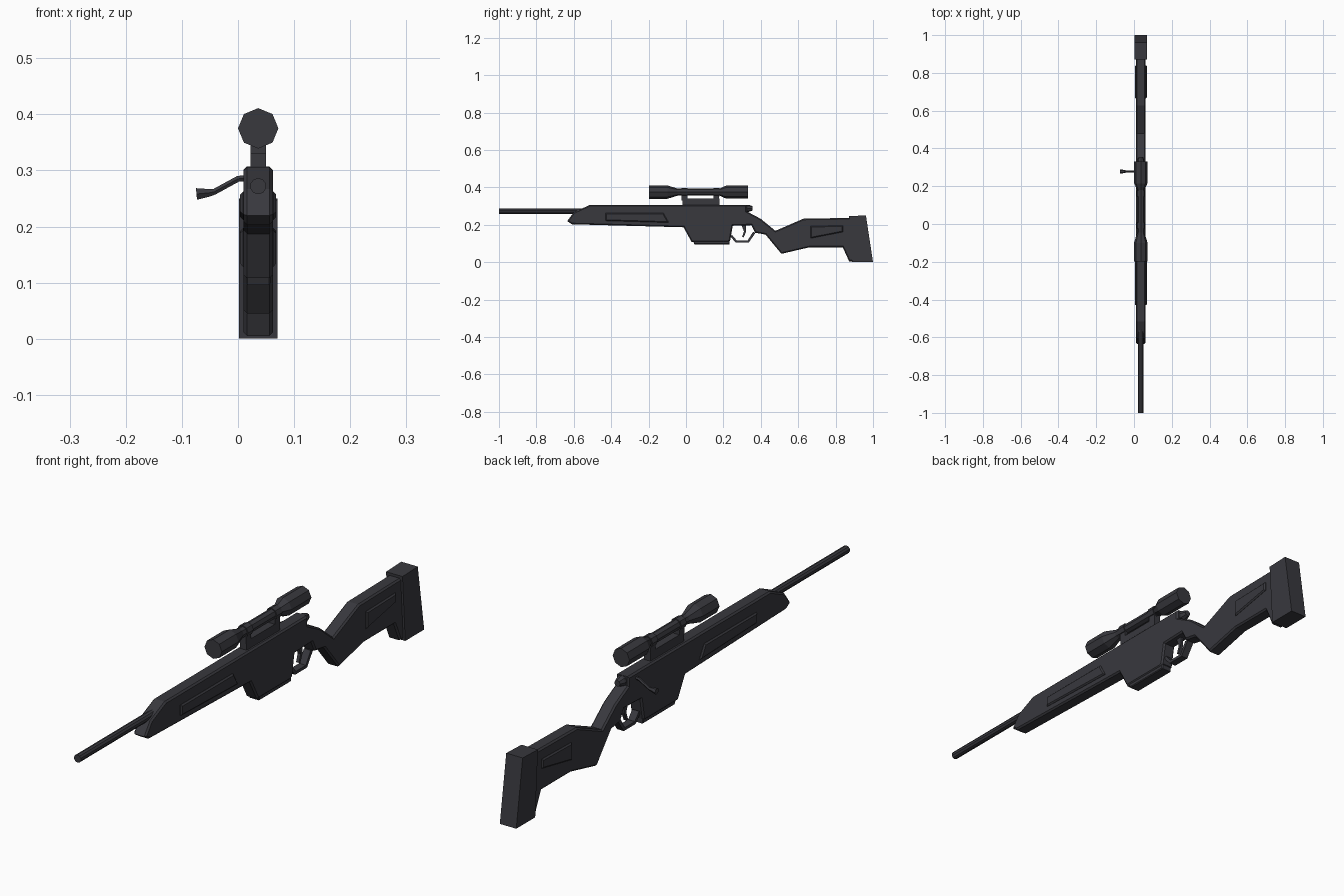
import bpy, bmesh, math
from mathutils import Vector

if "Cube" in bpy.data.objects:
    bpy.data.objects.remove(bpy.data.objects["Cube"])

CX = 0.036  # centre plane of the rifle body

mat = bpy.data.materials.new("dark gunmetal")
mat.diffuse_color = (0.040, 0.040, 0.048, 1)
mat.use_nodes = True
mat.node_tree.nodes["Principled BSDF"].inputs["Base Color"].default_value = mat.diffuse_color


def finish(bm, name):
    bmesh.ops.recalc_face_normals(bm, faces=bm.faces)
    me = bpy.data.meshes.new(name)
    bm.to_mesh(me)
    bm.free()
    me.materials.append(mat)
    ob = bpy.data.objects.new(name, me)
    bpy.context.collection.objects.link(ob)
    return ob


def slab(name, profile, half, chamfer=0.0):
    """Side profile of (y, z) points, thickened along x, with chamfered rims."""
    bm = bmesh.new()
    h = half - chamfer
    a = [bm.verts.new((CX - h, y, z)) for y, z in profile]
    b = [bm.verts.new((CX + h, y, z)) for y, z in profile]
    caps = [bm.faces.new(a), bm.faces.new(b[::-1])]
    n = len(a)
    for i in range(n):
        j = (i + 1) % n
        bm.faces.new((a[j], a[i], b[i], b[j]))
    bmesh.ops.recalc_face_normals(bm, faces=bm.faces)
    if chamfer:
        bmesh.ops.inset_individual(bm, faces=caps, thickness=chamfer, use_even_offset=True)
        for f in caps:
            side = 1 if f.calc_center_median().x > CX else -1
            for v in f.verts:
                v.co.x = CX + side * half
    return finish(bm, name)


def tube(name, pts, radii, sides=8, ref=(0, 0, 1)):
    """Faceted tube through points with a radius at each one."""
    bm = bmesh.new()
    pts = [Vector(p) for p in pts]
    rings = []
    for i, (p, r) in enumerate(zip(pts, radii)):
        t = (pts[min(i + 1, len(pts) - 1)] - pts[max(i - 1, 0)]).normalized()
        u = Vector(ref)
        u = (u - t * u.dot(t)).normalized()
        w = t.cross(u)
        rings.append([bm.verts.new(p + r * (u * math.cos(k * math.tau / sides)
                                            + w * math.sin(k * math.tau / sides)))
                      for k in range(sides)])
    for r0, r1 in zip(rings, rings[1:]):
        for k in range(sides):
            m = (k + 1) % sides
            bm.faces.new((r0[k], r0[m], r1[m], r1[k]))
    bm.faces.new(rings[0])
    bm.faces.new(rings[-1])
    return finish(bm, name)


def lathe(name, stations, z, sides=8):
    return tube(name, [(CX, y, z) for y, _ in stations], [r for _, r in stations], sides)


def box(name, y0, y1, z0, z1, half):
    return slab(name, [(y0, z0), (y1, z0), (y1, z1), (y0, z1)], half)


# one-piece stock: forend, receiver, magazine well, grip and shoulder stock
slab("stock_body", [
    (-0.635, 0.22), (-0.60, 0.267), (-0.515, 0.306), (0.325, 0.307), (0.325, 0.272),
    (0.40, 0.232), (0.478, 0.168), (0.628, 0.233), (0.88, 0.237), (0.895, 0.005),
    (0.872, 0.005), (0.838, 0.08), (0.66, 0.08), (0.51, 0.045), (0.425, 0.148),
    (0.37, 0.158), (0.35, 0.198), (0.25, 0.195), (0.236, 0.115), (0.225, 0.108),
    (0.03, 0.108), (-0.013, 0.187), (-0.61, 0.203)], 0.026, 0.006)

# magazine floor
slab("magazine", [(0.035, 0.12), (0.045, 0.096), (0.233, 0.096), (0.233, 0.12)], 0.022, 0.003)

# butt pad
slab("butt_pad", [(0.872, 0.247), (0.962, 0.25), (1.0, 0.0), (0.888, 0.0)], 0.034)

# raised side panels, running through the body so both sides show
slab("forend_panels", [(-0.43, 0.262), (-0.12, 0.262), (-0.092, 0.212), (-0.43, 0.222)],
     0.032, 0.005)
slab("stock_panels", [(0.665, 0.193), (0.84, 0.197), (0.84, 0.162), (0.665, 0.128)],
     0.032, 0.005)

# trigger guard: open band under the receiver
outer = [(0.234, 0.14), (0.266, 0.106), (0.336, 0.106), (0.372, 0.158)]
inner = [(0.358, 0.162), (0.330, 0.117), (0.271, 0.117), (0.246, 0.146)]
slab("trigger_guard", outer + inner, 0.014)

# trigger
slab("trigger", [(0.296, 0.2), (0.322, 0.2), (0.322, 0.165), (0.308, 0.132),
                 (0.300, 0.135), (0.310, 0.165)], 0.006)

# barrel
lathe("barrel", [(-1.0, 0.0145), (-0.45, 0.0145)], 0.272, 10)

# bolt shroud and handle
lathe("bolt_shroud", [(0.25, 0.019), (0.335, 0.019), (0.355, 0.012)], 0.288)
tube("bolt_handle",
     [(0.03, 0.278, 0.288), (0.0, 0.278, 0.285), (-0.042, 0.278, 0.262),
      (-0.052, 0.278, 0.260), (-0.074, 0.278, 0.258)],
     [0.007, 0.006, 0.006, 0.008, 0.012], 6, (0, 1, 0))

# scope rail and mounts
box("scope_rail", -0.02, 0.178, 0.30, 0.340, 0.0135)
for name, y in (("front_mount", -0.008), ("rear_mount", 0.162)):
    box(name + "_post", y - 0.015, y + 0.015, 0.33, 0.37, 0.0135)
    lathe(name + "_ring", [(y - 0.016, 0.023), (y + 0.016, 0.023)], 0.375)

# scope
lathe("scope", [(-0.198, 0.036), (-0.10, 0.036), (-0.045, 0.019), (0.18, 0.019),
                (0.215, 0.035), (0.332, 0.035)], 0.375)
